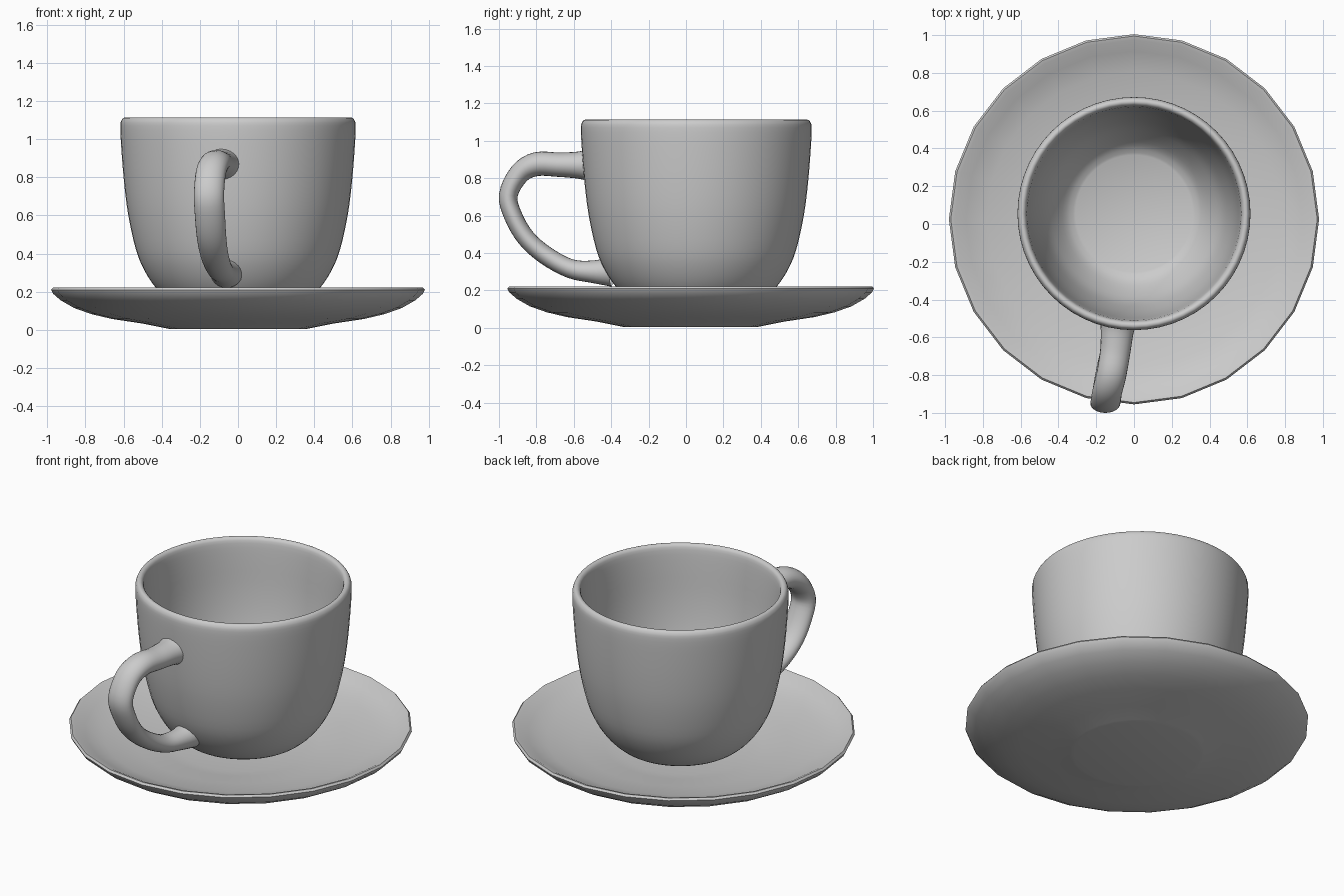
import bpy, bmesh, math
from mathutils import Vector

if "Cube" in bpy.data.objects:
    bpy.data.objects.remove(bpy.data.objects["Cube"])


def smooth_path(pts, steps):
    """Catmull-Rom interpolation through the given points."""
    pts = [Vector(p) for p in pts]
    out = []
    for i in range(len(pts) - 1):
        p0, p1, p2, p3 = (pts[max(i - 1, 0)], pts[i], pts[i + 1],
                          pts[min(i + 2, len(pts) - 1)])
        for s in range(steps):
            t = s / steps
            out.append(0.5 * (2 * p1 + (p2 - p0) * t
                              + (2 * p0 - 5 * p1 + 4 * p2 - p3) * t ** 2
                              + (3 * p1 - p0 - 3 * p2 + p3) * t ** 3))
    return out + [pts[-1]]


def finish(name, bm, angle=60):
    bmesh.ops.remove_doubles(bm, verts=bm.verts, dist=1e-4)
    bmesh.ops.recalc_face_normals(bm, faces=bm.faces)
    mesh = bpy.data.meshes.new(name)
    bm.to_mesh(mesh)
    bm.free()
    ob = bpy.data.objects.new(name, mesh)
    bpy.context.collection.objects.link(ob)
    bpy.ops.object.select_all(action='DESELECT')
    ob.select_set(True)
    bpy.context.view_layer.objects.active = ob
    bpy.ops.object.shade_smooth_by_angle(angle=math.radians(angle))
    return ob


def lathe(name, profile, sides, y):
    """Spin an (r, z) profile round a vertical axis."""
    bm = bmesh.new()
    vs = [bm.verts.new((r, 0, z)) for r, z in profile]
    es = [bm.edges.new(p) for p in zip(vs, vs[1:])]
    bmesh.ops.spin(bm, geom=vs + es, cent=(0, 0, 0), axis=(0, 0, 1),
                   angle=math.tau, steps=sides, use_merge=True)
    ob = finish(name, bm)
    ob.location.y = y
    return ob


# Saucer: slightly faceted rim, flat foot, shallow dish
saucer = [(0, 0.005), (0.36, 0.005), (0.385, 0.01), (0.5, 0.033), (0.66, 0.057),
          (0.77, 0.083), (0.86, 0.115), (0.93, 0.155), (0.97, 0.19),
          (0.98, 0.21), (0.97, 0.222), (0.95, 0.217), (0.89, 0.185),
          (0.78, 0.15), (0.6, 0.122), (0.45, 0.1), (0.36, 0.085), (0, 0.085)]
lathe("saucer", saucer, 24, 0.025)

# Cup: outer wall, rounded lip, inner wall
outer = [(0.3, 0.125), (0.36, 0.155), (0.43, 0.22), (0.49, 0.31), (0.535, 0.42),
         (0.575, 0.6), (0.598, 0.78), (0.613, 0.97), (0.617, 1.07),
         (0.61, 1.1), (0.597, 1.112), (0.58, 1.108), (0.568, 1.08),
         (0.558, 0.97), (0.545, 0.78), (0.52, 0.6), (0.475, 0.42),
         (0.42, 0.31), (0.36, 0.23), (0.31, 0.2)]
cup = [(0, 0.11), (0.26, 0.11)] + [tuple(p) for p in smooth_path(outer, 3)] + [(0, 0.19)]
lathe("cup", cup, 56, 0.055)

# Handle: centre line with half width (x) and half thickness (in plane) as a
# pair of parallel lists
centre = [(-0.085, -0.525, 0.87), (-0.09, -0.58, 0.87), (-0.1, -0.68, 0.872),
          (-0.12, -0.8, 0.875), (-0.142, -0.89, 0.825), (-0.152, -0.95, 0.71),
          (-0.147, -0.925, 0.6), (-0.138, -0.855, 0.48), (-0.122, -0.75, 0.387),
          (-0.095, -0.62, 0.317), (-0.072, -0.5, 0.3), (-0.06, -0.4, 0.3)]
size = [(0.095, 0.085), (0.086, 0.072), (0.08, 0.065), (0.079, 0.064),
        (0.079, 0.056), (0.079, 0.05), (0.079, 0.049), (0.077, 0.049),
        (0.073, 0.05), (0.068, 0.051), (0.07, 0.06), (0.085, 0.08)]
path = smooth_path(centre, 4)
sizes = smooth_path([(a, b, 0) for a, b in size], 4)
bm = bmesh.new()
rings = []
N = 24
for i, p in enumerate(path):
    t = (path[min(i + 1, len(path) - 1)] - path[max(i - 1, 0)]).normalized()
    up = t.cross(Vector((1, 0, 0))).normalized()
    side = up.cross(t)
    w, h, _ = sizes[i]
    rings.append([bm.verts.new(p + side * w * math.cos(a) + up * h * math.sin(a))
                  for a in (math.tau * k / N for k in range(N))])
for r1, r2 in zip(rings, rings[1:]):
    for k in range(N):
        bm.faces.new((r1[k], r1[k - 1], r2[k - 1], r2[k]))
finish("handle", bm)
